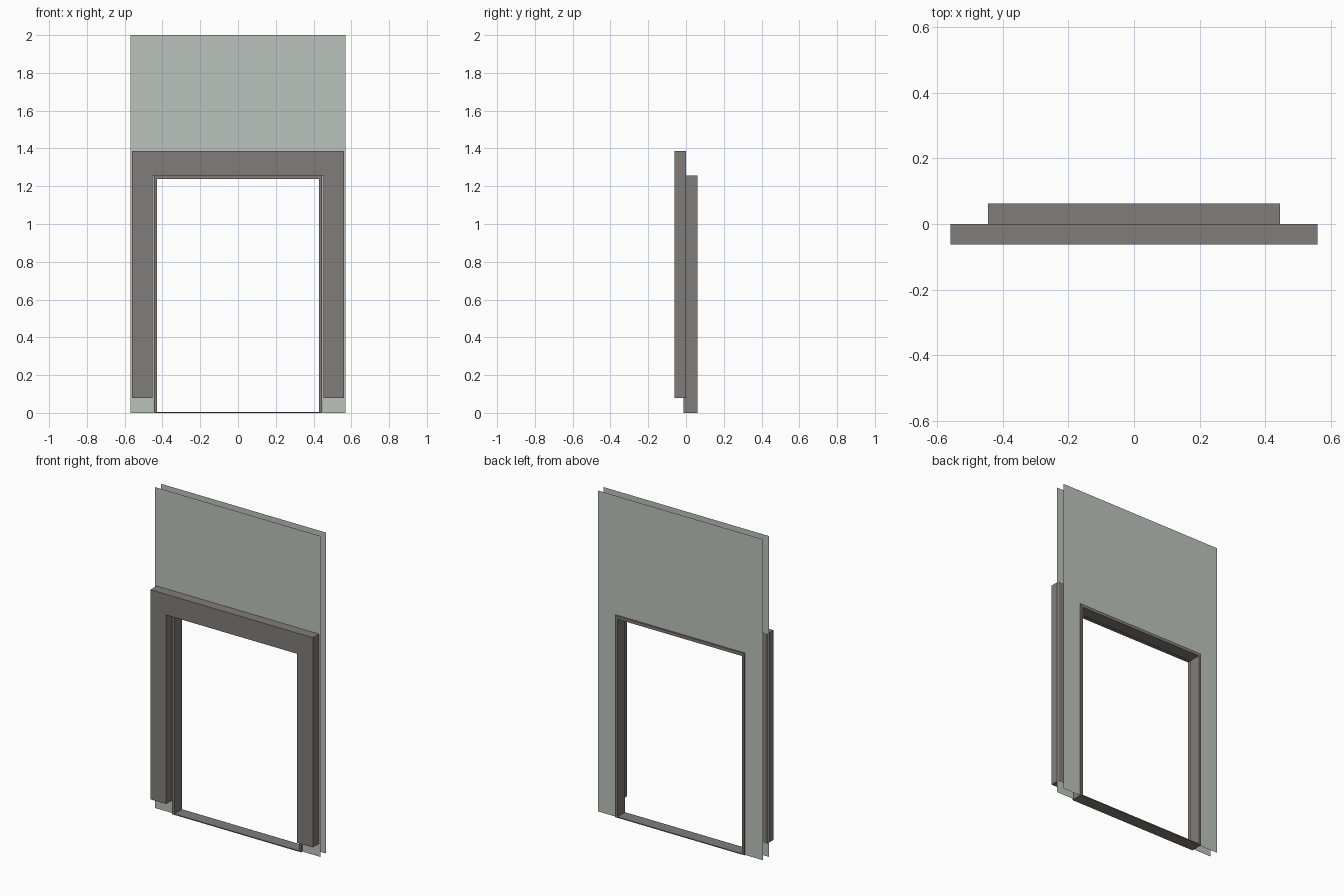
import bpy
import bmesh

if "Cube" in bpy.data.objects:
    bpy.data.objects.remove(bpy.data.objects["Cube"])


def material(name, rgb):
    m = bpy.data.materials.new(name)
    m.diffuse_color = (*rgb, 1.0)
    m.use_nodes = True
    m.node_tree.nodes["Principled BSDF"].inputs["Base Color"].default_value = m.diffuse_color
    return m


WALL = material("pale grey green", (0.50, 0.55, 0.52))
FRAME = material("warm grey", (0.222, 0.204, 0.190))


def arch(name, outer, inner, bottom, top, head, y0, y1, mat):
    """Upside-down U outline facing -y; a flat sheet when y0 equals y1."""
    outline = [(-outer, bottom), (-inner, bottom), (-inner, head), (inner, head),
               (inner, bottom), (outer, bottom), (outer, top), (-outer, top)]
    bm = bmesh.new()
    face = bm.faces.new([bm.verts.new((x, y0, z)) for x, z in outline])
    if y1 > y0:
        new = bmesh.ops.extrude_face_region(bm, geom=[face], use_keep_orig=True)
        verts = [g for g in new["geom"] if isinstance(g, bmesh.types.BMVert)]
        bmesh.ops.translate(bm, verts=verts, vec=(0, y1 - y0, 0))
        bmesh.ops.recalc_face_normals(bm, faces=bm.faces)
    return finish(name, bm, mat)


def box(name, x, y0, y1, z0, z1, mat):
    bm = bmesh.new()
    bmesh.ops.create_cube(bm, size=1)
    for v in bm.verts:
        v.co = (v.co.x * 2 * x, y1 if v.co.y > 0 else y0, z1 if v.co.z > 0 else z0)
    return finish(name, bm, mat)


def finish(name, bm, mat):
    mesh = bpy.data.meshes.new(name)
    bm.to_mesh(mesh)
    bm.free()
    mesh.materials.append(mat)
    ob = bpy.data.objects.new(name, mesh)
    bpy.context.collection.objects.link(ob)
    return ob


# Two thin wall skins with a doorway
front = arch("front_wall_skin", 0.57, 0.447, 0, 2, 1.259, -0.001, -0.001, WALL)
back = arch("back_wall_skin", 0.57, 0.447, 0, 2, 1.259, 0.055, 0.055, WALL)
back.data.flip_normals()

# Heavy outer surround, stopping short of the floor
arch("door_surround", 0.56, 0.452, 0.08, 1.387, 1.258, -0.062, 0, FRAME)

# Thin lining of the opening, with its sill
arch("door_lining", 0.445, 0.429, 0, 1.257, 1.238, -0.014, 0.062, FRAME)
box("door_sill", 0.429, -0.014, 0.062, 0, 0.006, FRAME)
